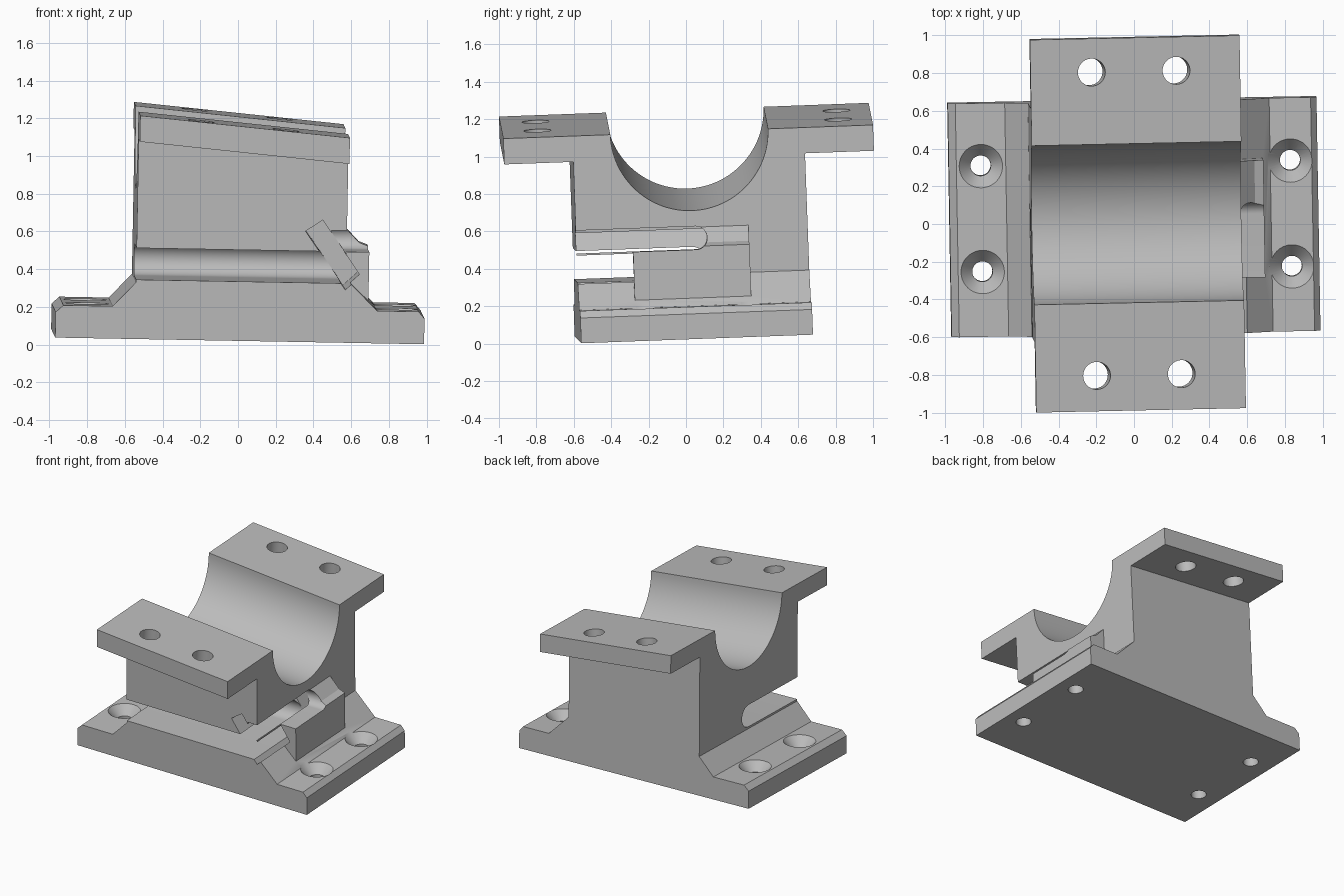
import bpy, bmesh, math
from mathutils import Matrix

if "Cube" in bpy.data.objects:
    bpy.data.objects.remove(bpy.data.objects["Cube"])

grey = bpy.data.materials.new("plain grey")
grey.use_nodes = True
grey.diffuse_color = (0.5, 0.5, 0.5, 1)
grey.node_tree.nodes["Principled BSDF"].inputs["Base Color"].default_value = (0.5, 0.5, 0.5, 1)

MID = 0.04          # middle of the bracket along y
SLOPE = 0.088       # fall of the saddle along x


def finish(name, bm):
    bmesh.ops.recalc_face_normals(bm, faces=bm.faces)
    me = bpy.data.meshes.new(name)
    bm.to_mesh(me)
    bm.free()
    me.materials.append(grey)
    ob = bpy.data.objects.new(name, me)
    bpy.context.collection.objects.link(ob)
    return ob


def prism(name, outline, axis, a, b, shear=0):
    """Extrude a (y,z) outline along x, or an (x,z) outline along y."""
    bm = bmesh.new()
    place = (lambda u, v: (a, u, v)) if axis == "x" else (lambda u, v: (u, a, v))
    face = bm.faces.new([bm.verts.new(place(u, v)) for u, v in outline])
    out = bmesh.ops.extrude_face_region(bm, geom=[face])["geom"]
    step = (b - a, 0, 0) if axis == "x" else (0, b - a, 0)
    bmesh.ops.translate(bm, vec=step, verts=[v for v in out if isinstance(v, bmesh.types.BMVert)])
    for v in bm.verts:
        if v.co.z > 0.6:
            v.co.z -= shear * v.co.x
    return finish(name, bm)


def cone(name, r1, r2, depth, matrix):
    bm = bmesh.new()
    bmesh.ops.create_cone(bm, cap_ends=True, segments=40, radius1=r1, radius2=r2,
                          depth=depth, matrix=matrix)
    return finish(name, bm)


def combine(target, other, operation):
    mod = target.modifiers.new(operation.lower(), "BOOLEAN")
    mod.operation, mod.object, mod.solver = operation, other, "EXACT"
    bpy.context.view_layer.objects.active = target
    bpy.ops.object.modifier_apply(modifier=mod.name)
    bpy.data.objects.remove(other)


def arc(cy, cz, r, start, end, n):
    return [(cy + r * math.cos(math.radians(start + (end - start) * i / n)),
             cz + r * math.sin(math.radians(start + (end - start) * i / n))) for i in range(n + 1)]


# Base and tower outline, seen from the front
bracket = prism("bracket", [
    (-0.98, 0), (0.977, 0), (0.977, 0.135), (0.945, 0.172), (0.725, 0.172), (0.557, 0.338),
    (0.557, 1.5), (-0.557, 1.5), (-0.557, 0.3), (-0.678, 0.172), (-0.94, 0.172), (-0.98, 0.135)],
    "y", -1.3, 1.3)

# Side outline with two flanges and a half round saddle
top, under, body, flange = 1.15, 1.012, 0.62, 0.989
side = [(MID - body, -0.1), (MID + body, -0.1), (MID + body, under), (MID + flange, under),
        (MID + flange, top)]
side += arc(MID + 0.005, top, 0.422, 0, -180, 48)
side += [(MID - flange, top), (MID - flange, under), (MID - body, under)]
combine(bracket, prism("side_outline", side, "x", -1.2, 1.2, SLOPE), "INTERSECT")

# Catch block on the right wall
combine(bracket, prism("catch_block", [
    (0.45, 0.1), (0.683, 0.1), (0.683, 0.49), (0.635, 0.508), (0.557, 0.59), (0.45, 0.59)],
    "y", -0.28, 0.343), "UNION")


# Round ended slots, offset in height and joined by a tilted pocket
def slot(name, low, high, x0, x1):
    r = (high - low) / 2
    outline = [(-1.4, low)] + arc(0.12 - r, low + r, r, -90, 90, 20) + [(-1.4, high)]
    combine(bracket, prism(name, outline, "x", x0, x1), "DIFFERENCE")


slot("lower_slot", 0.315, 0.483, -1.2, 0.54)
slot("upper_slot", 0.472, 0.595, 0.475, 1.2)
combine(bracket, prism("tilted_pocket", [
    (0.338, 0.588), (0.427, 0.649), (0.632, 0.353), (0.554, 0.281)], "y", -1.4, 0.12), "DIFFERENCE")

# Bolt holes in the flanges and countersunk holes in the base
for sy in (-1, 1):
    for x in (-0.232, 0.218):
        m = Matrix.Translation((x, MID + 0.005 + sy * 0.805, top - SLOPE * x)) @ Matrix.Rotation(SLOPE, 4, "Y")
        combine(bracket, cone("bolt_hole", 0.073, 0.073, 0.6, m), "DIFFERENCE")
    for x in (-0.81, 0.832):
        y = MID + 0.005 + sy * 0.281
        combine(bracket, cone("screw_hole", 0.054, 0.054, 0.5, Matrix.Translation((x, y, 0))), "DIFFERENCE")
        combine(bracket, cone("countersink", 0.054, 0.126, 0.08, Matrix.Translation((x, y, 0.144))), "DIFFERENCE")

# Smooth the round surfaces and set the slight lean
bpy.ops.object.select_all(action="DESELECT")
bracket.select_set(True)
bpy.context.view_layer.objects.active = bracket
bpy.ops.object.shade_smooth_by_angle(angle=math.radians(25))
bracket.rotation_euler = (0.037, 0.018, 0.018)
bracket.location = (0, 0.002, 0.041)
